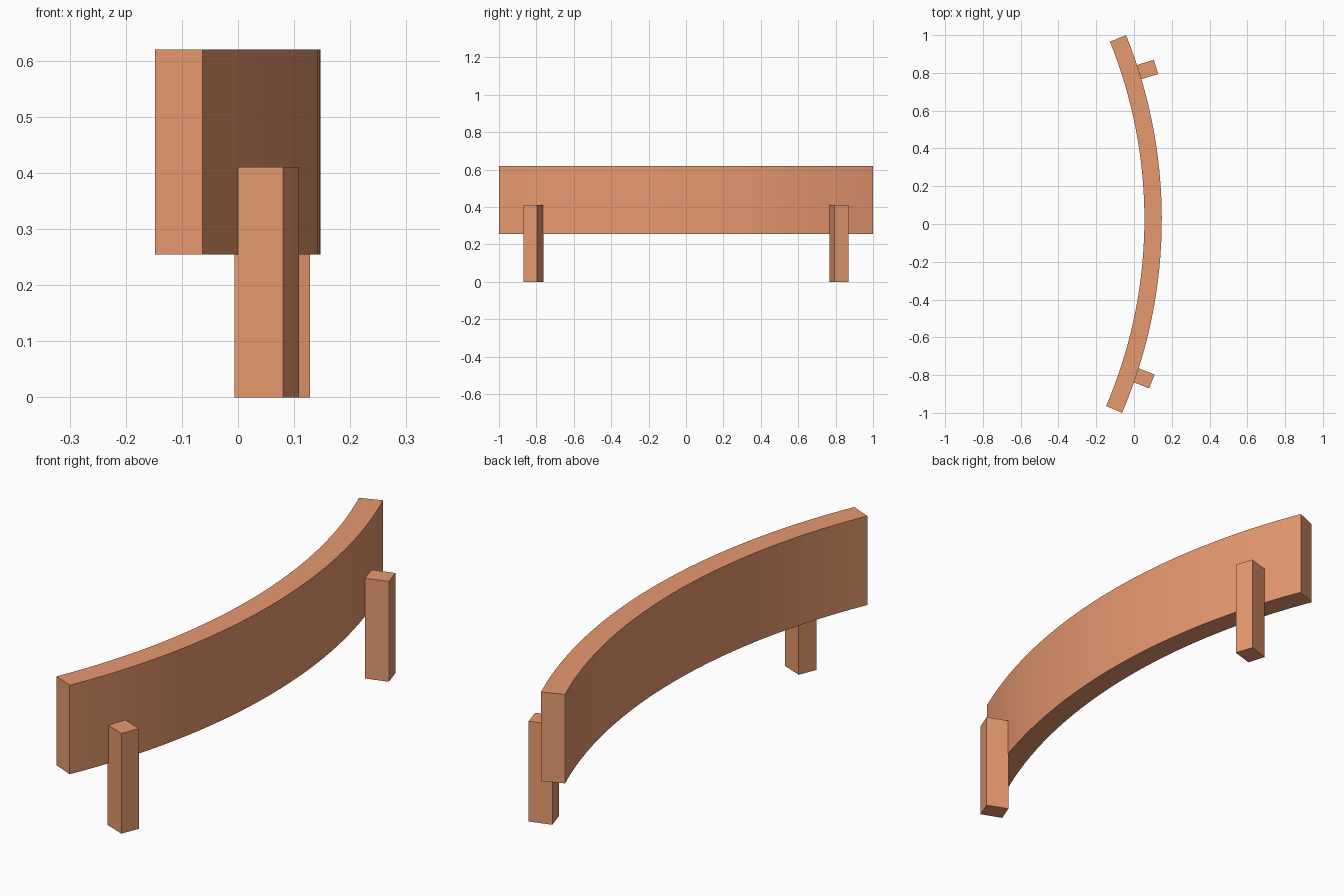
import bpy, bmesh
from math import sin, cos, radians

if "Cube" in bpy.data.objects:
    bpy.data.objects.remove(bpy.data.objects["Cube"])

wood = bpy.data.materials.new("orange_wood")
wood.diffuse_color = (0.8, 0.32, 0.16, 1)
wood.use_nodes = True
wood.node_tree.nodes["Principled BSDF"].inputs["Base Color"].default_value = wood.diffuse_color


def prism(name, outline, z0, z1):
    """Extrude a plan outline from z0 up to z1."""
    bm = bmesh.new()
    face = bm.faces.new([bm.verts.new((x, y, z0)) for x, y in outline])
    top = bmesh.ops.extrude_face_region(bm, geom=[face])["geom"]
    bmesh.ops.translate(bm, vec=(0, 0, z1 - z0),
                        verts=[v for v in top if isinstance(v, bmesh.types.BMVert)])
    bmesh.ops.recalc_face_normals(bm, faces=bm.faces)
    mesh = bpy.data.meshes.new(name)
    bm.to_mesh(mesh)
    bm.free()
    mesh.materials.append(wood)
    obj = bpy.data.objects.new(name, mesh)
    bpy.context.collection.objects.link(obj)
    return obj


# Curved board: a ring segment extruded upward
CX, CY, R, THICK, SEGS = -2.459, 0.025, 2.606, 0.092, 48
A0, A1 = radians(-23.16), radians(21.96)
angles = [A0 + (A1 - A0) * i / SEGS for i in range(SEGS + 1)]


def arc(r, angs):
    return [(CX + r * cos(a), CY + r * sin(a)) for a in angs]


prism("curved_board", arc(R, angles) + arc(R - THICK, angles[::-1]), 0.255, 0.62)


# Posts: turned to sit against the outer side of the board
def post(name, x, y, degrees):
    a, hx, hy = radians(degrees), 0.0463, 0.0393
    corners = [(-hx, -hy), (hx, -hy), (hx, hy), (-hx, hy)]
    prism(name, [(x + u * cos(a) - v * sin(a), y + u * sin(a) + v * cos(a))
                 for u, v in corners], 0, 0.411)


post("front_post", 0.0515, -0.8165, -21.6)
post("back_post", 0.0723, 0.818, 17)
